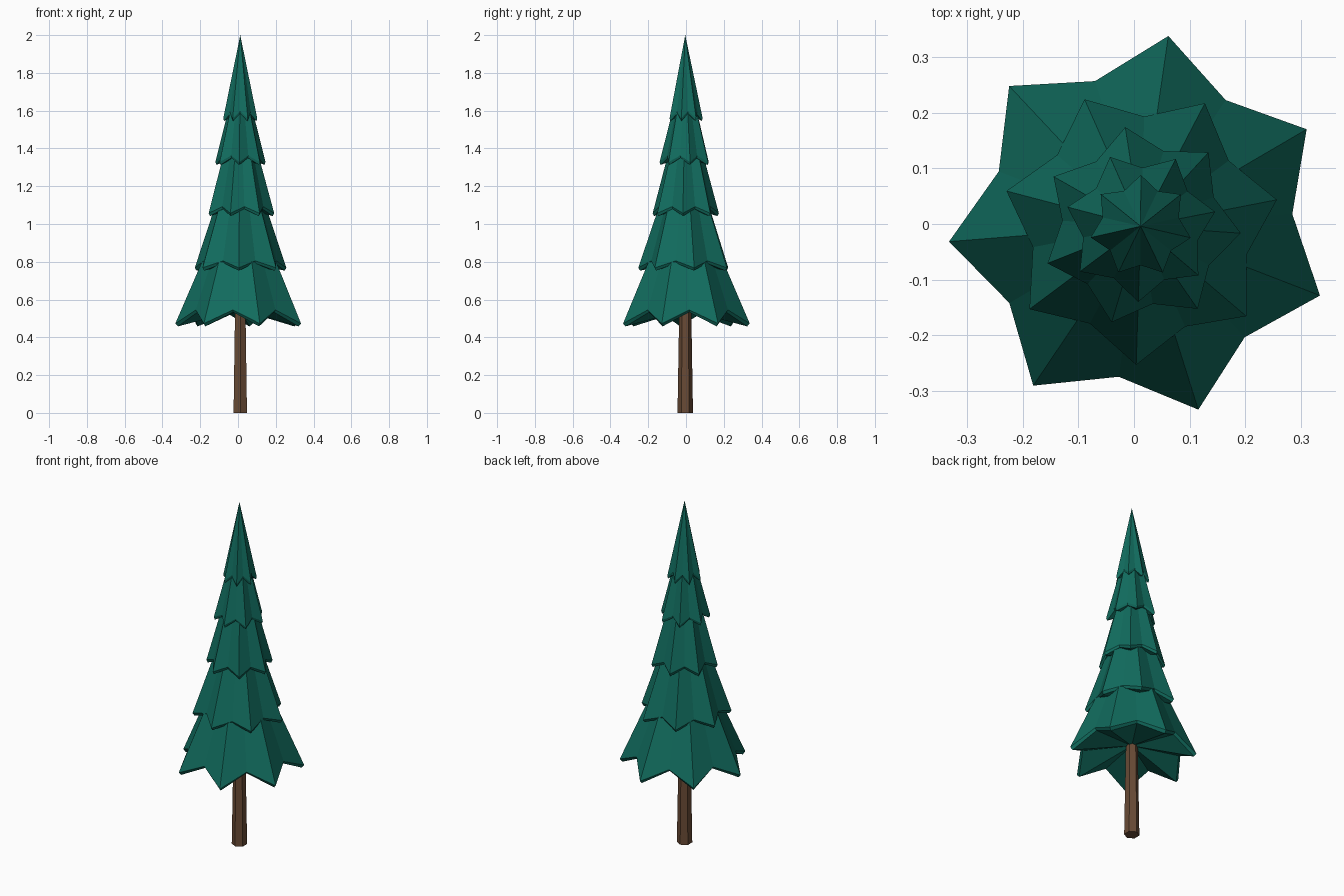
import bpy, bmesh, math

if "Cube" in bpy.data.objects:
    bpy.data.objects.remove(bpy.data.objects["Cube"])

CX, CY, POINTS = 0.012, -0.004, 7


def material(name, rgb):
    m = bpy.data.materials.new(name)
    m.diffuse_color = (*rgb, 1)
    m.use_nodes = True
    m.node_tree.nodes["Principled BSDF"].inputs["Base Color"].default_value = m.diffuse_color
    return m


green = material("needle green", (0.0056, 0.150, 0.112))
brown = material("bark brown", (0.140, 0.070, 0.036))


def finish(bm, name, mat):
    bmesh.ops.recalc_face_normals(bm, faces=bm.faces)
    mesh = bpy.data.meshes.new(name)
    bm.to_mesh(mesh)
    bm.free()
    mesh.materials.append(mat)
    bpy.context.collection.objects.link(bpy.data.objects.new(name, mesh))


def star_ring(bm, r_tip, r_valley, z_tip, z_valley, phase):
    ring = []
    for i in range(POINTS * 2):
        a = math.radians(phase) + i * math.pi / POINTS
        r, z = (r_valley, z_valley) if i % 2 else (r_tip, z_tip)
        ring.append(bm.verts.new((CX + r * math.cos(a), CY + r * math.sin(a), z)))
    return ring


def bridge(bm, a, b):
    n = len(a)
    for i in range(n):
        j = (i + 1) % n
        bm.faces.new((a[i], a[j], b[j], b[i]))


def fan(bm, ring, z):
    c = bm.verts.new((CX, CY, z))
    for i in range(len(ring)):
        bm.faces.new((ring[i], ring[(i + 1) % len(ring)], c))


def tier(name, r_tip, r_valley, z_tip, z_valley, phase, apex, top):
    """Star-shaped cone with a bevelled lower rim and a hollowed underside."""
    bm = bmesh.new()
    outer = star_ring(bm, r_tip, r_valley, z_tip, z_valley, phase)
    lip = star_ring(bm, r_tip * 0.96, r_valley * 0.96, z_tip - 0.015, z_valley - 0.012, phase)
    bridge(bm, outer, lip)
    fan(bm, lip, z_valley)
    if top < apex:
        rt = r_tip * (apex - top) / (apex - z_tip)
        rv = r_valley * (apex - top) / (apex - z_valley)
        upper = star_ring(bm, rt, rv, top, top, phase)
        bridge(bm, outer, upper)
        fan(bm, upper, top)
    else:
        fan(bm, outer, apex)
    finish(bm, name, green)


# Foliage tiers, bottom to top
tier("foliage_tier_1", 0.345, 0.273, 0.473, 0.545, 30.3, 1.27, 0.86)
tier("foliage_tier_2", 0.249, 0.197, 0.768, 0.805, 11.0, 1.50, 1.14)
tier("foliage_tier_3", 0.180, 0.141, 1.057, 1.092, -4.0, 1.72, 1.40)
tier("foliage_tier_4", 0.136, 0.105, 1.328, 1.362, 11.0, 1.86, 1.63)
tier("foliage_tier_5", 0.092, 0.070, 1.560, 1.597, -13.0, 2.0, 2.0)

# Six-sided tapered trunk
bm = bmesh.new()
rings = []
for r, z in ((0.041, 0.0), (0.031, 0.60)):
    rings.append([bm.verts.new((CX + r * math.cos(math.pi / 6 + i * math.pi / 3),
                                CY + r * math.sin(math.pi / 6 + i * math.pi / 3), z))
                  for i in range(6)])
bridge(bm, *rings)
for ring in rings:
    bm.faces.new(ring)
finish(bm, "trunk", brown)
